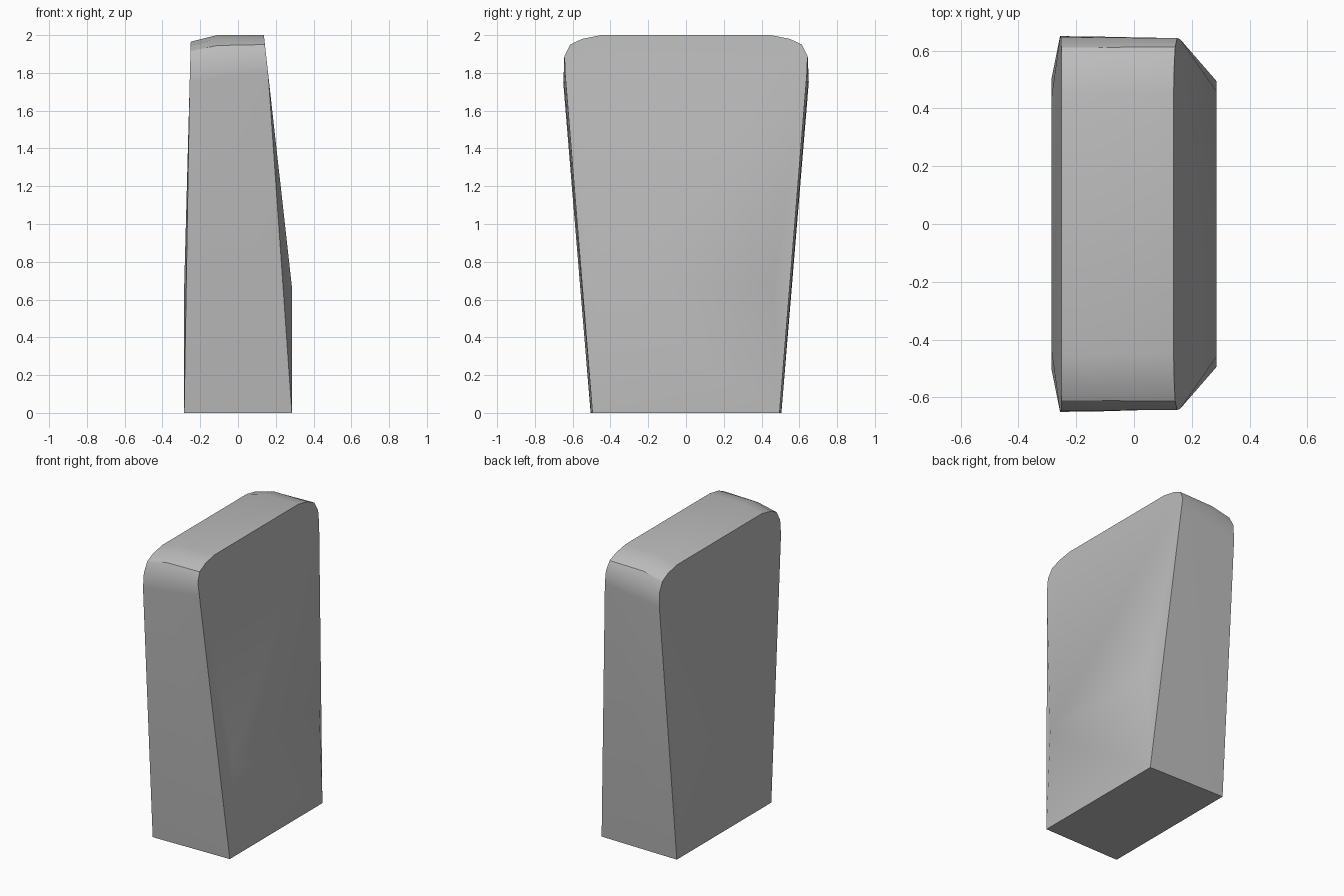
import bpy, bmesh

cube = bpy.data.objects.get("Cube")
if cube:
    bpy.data.objects.remove(cube)

stone = bpy.data.materials.new("stone_grey")
stone.use_nodes = True
GREY = (0.5, 0.5, 0.5, 1)
stone.diffuse_color = GREY
stone.node_tree.nodes["Principled BSDF"].inputs["Base Color"].default_value = GREY

KINK = 0.67  # height where the broad faces start to lean in


def lean(z, foot, top, top_z):
    """x of a broad face: upright up to the kink, then leaning to the top."""
    t = max(0, (z - KINK) / (top_z - KINK))
    return foot + (top - foot) * t


# Half outlines (y, z) of the rounded top, from shoulder to crown
right_half = [(0.64, 1.8), (0.643, 1.89), (0.613, 1.95), (0.55, 1.98), (0.45, 2.0)]
left_half = [(0.65, 1.75), (0.645, 1.85), (0.61, 1.915), (0.55, 1.945), (0.45, 1.965)]
middle_half = [(0.648, 1.77), (0.645, 1.88), (0.611, 1.945), (0.55, 1.98), (0.45, 2.0)]

bm = bmesh.new()


def ring(half, foot_y, foot_x, top_x, top_z, sloped=True):
    """Arch-shaped ring of vertices, mirrored across y = 0."""
    pts = [(foot_x, foot_y, 0)]
    pts += [(lean(z, foot_x, top_x, top_z) if sloped else top_x, y, z) for y, z in half]
    pts += [(x, -y, z) for x, y, z in reversed(pts)]
    return [bm.verts.new(p) for p in pts]


rings = [
    ring(left_half, 0.505, -0.285, -0.25, 1.965),
    ring(middle_half, 0.503, -0.15, -0.11, 2.0, False),
    ring(right_half, 0.495, 0.285, 0.137, 2.0),
]

# Narrow sides, rounded top and underside
for a, b in zip(rings, rings[1:]):
    for i in range(len(a)):
        j = (i + 1) % len(a)
        bm.faces.new((a[i], a[j], b[j], b[i]))

# Broad faces: upright foot panel, leaning upper panel, slim corner facets
for r, x, y in ((rings[0], -0.285, 0.44), (rings[-1], 0.285, 0.46)):
    kb, kf = bm.verts.new((x, y, KINK)), bm.verts.new((x, -y, KINK))
    bm.faces.new((r[0], kb, kf, r[-1]))
    bm.faces.new((r[0], r[1], kb))
    bm.faces.new((r[-1], kf, r[-2]))
    bm.faces.new([kb] + r[1:-1] + [kf])

bmesh.ops.recalc_face_normals(bm, faces=bm.faces)
mesh = bpy.data.meshes.new("stone_slab")
bm.to_mesh(mesh)
bm.free()
mesh.materials.append(stone)

slab = bpy.data.objects.new("stone_slab", mesh)
bpy.context.collection.objects.link(slab)
bpy.context.view_layer.objects.active = slab
slab.select_set(True)
bpy.ops.object.shade_smooth_by_angle(angle=0.5)
